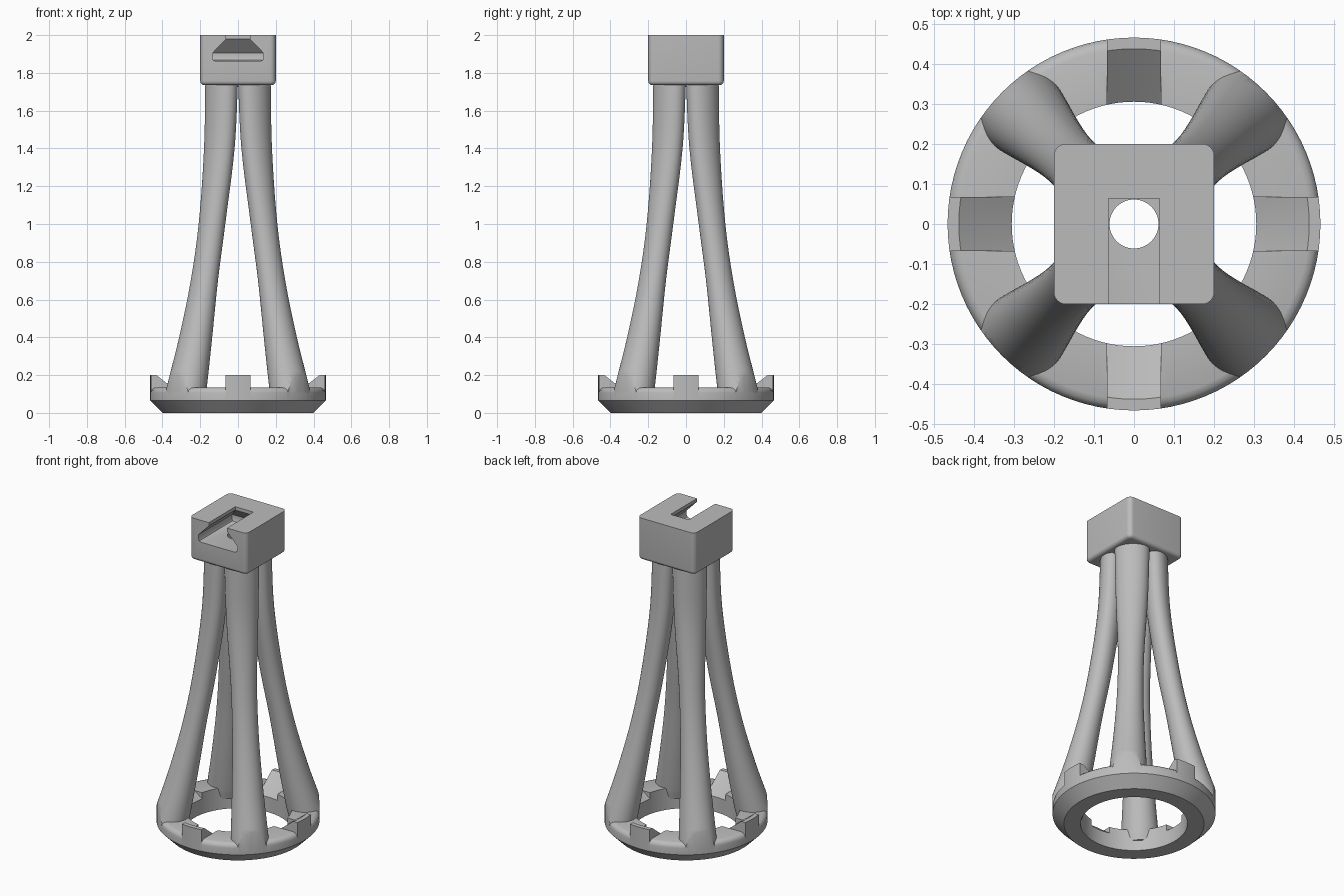
import bpy, bmesh, math
from mathutils import Vector, Matrix

cube = bpy.data.objects.get("Cube")
if cube:
    bpy.data.objects.remove(cube, do_unlink=True)

GREY = (0.5, 0.5, 0.5, 1.0)
grey = bpy.data.materials.new("plain grey")
grey.use_nodes = True
grey.diffuse_color = GREY
grey.node_tree.nodes["Principled BSDF"].inputs["Base Color"].default_value = GREY


def finish(name, bm):
    """Turn a bmesh into a grey object."""
    bmesh.ops.recalc_face_normals(bm, faces=bm.faces)
    mesh = bpy.data.meshes.new(name)
    bm.to_mesh(mesh)
    bm.free()
    mesh.materials.append(grey)
    ob = bpy.data.objects.new(name, mesh)
    bpy.context.collection.objects.link(ob)
    return ob


def loft(bm, loops, ring=False):
    """Skin a list of point loops; ring joins last to first, else ends are capped."""
    rows = [[bm.verts.new(p) for p in loop] for loop in loops]
    n = len(rows[0])
    pairs = list(zip(rows, rows[1:])) + ([(rows[-1], rows[0])] if ring else [])
    for a, b in pairs:
        for i in range(n):
            j = (i + 1) % n
            bm.faces.new((a[i], a[j], b[j], b[i]))
    if not ring:
        bm.faces.new(rows[0])
        bm.faces.new(rows[-1])


def circle(r, z, n=96):
    return [(r * math.cos(math.tau * i / n), r * math.sin(math.tau * i / n), z) for i in range(n)]


def lathe(name, profile):
    bm = bmesh.new()
    loft(bm, [circle(r, z) for r, z in profile], ring=True)
    return finish(name, bm)


def cylinder(name, r, z0, z1):
    bm = bmesh.new()
    loft(bm, [circle(r, z0), circle(r, z1)])
    return finish(name, bm)


def box(bm, lo, hi):
    size = Vector(hi) - Vector(lo)
    mid = (Vector(hi) + Vector(lo)) / 2
    return bmesh.ops.create_cube(bm, size=1, matrix=Matrix.LocRotScale(mid, None, size))["verts"]


def boolean(ob, cutter, operation):
    mod = ob.modifiers.new("cut", "BOOLEAN")
    mod.object, mod.operation, mod.solver = cutter, operation, "EXACT"
    bpy.context.view_layer.objects.active = ob
    bpy.ops.object.modifier_apply(modifier=mod.name)


def smooth(ob, degrees=32):
    bpy.ops.object.select_all(action="DESELECT")
    ob.select_set(True)
    bpy.context.view_layer.objects.active = ob
    bpy.ops.object.shade_smooth_by_angle(angle=math.radians(degrees))


# Helper solids
bm = bmesh.new()
for k in range(4):
    verts = box(bm, (0.2, -0.067, -0.1), (0.6, 0.067, 0.3))
    bmesh.ops.rotate(bm, verts=verts, matrix=Matrix.Rotation(k * math.pi / 2, 3, "Z"))
lug_sectors = finish("lug_sectors", bm)
rim_limit = cylinder("rim_limit", 0.465, -0.1, 1.9)
bore = cylinder("bore", 0.061, 1.2, 2.1)

# Base ring with chamfered underside and rounded upper rim
foot = [(0.305, 0), (0.4, 0), (0.465, 0.065)]
base_ring = lathe("base_ring", foot + [(0.465, 0.107), (0.462, 0.12), (0.452, 0.13),
                                       (0.438, 0.135), (0.305, 0.135)])
boolean(base_ring, lug_sectors, "DIFFERENCE")

# Four lugs with seats sloping to the middle
lugs = lathe("lugs", foot + [(0.465, 0.2), (0.437, 0.2), (0.305, 0.095)])
boolean(lugs, lug_sectors, "INTERSECT")

# Legs: height, distance from axis, radial and tangential half widths
SECTIONS = [Vector(s) for s in (
    (0.065, 0.4, 0.105, 0.11), (0.13, 0.385, 0.105, 0.108), (0.4, 0.317, 0.085, 0.09),
    (0.7, 0.252, 0.068, 0.076), (1.0, 0.195, 0.066, 0.075), (1.4, 0.14, 0.068, 0.092),
    (1.74, 0.123, 0.07, 0.1), (1.8, 0.122, 0.07, 0.1))]


def smooth_sections(points, steps=6):
    """Interpolate with tangents scaled by height, so uneven spacing stays smooth."""
    last = len(points) - 1
    slopes = []
    for i in range(last + 1):
        a, b = points[max(i - 1, 0)], points[min(i + 1, last)]
        slopes.append((b - a) / (b[0] - a[0]))
    for i in range(last):
        p, q = points[i], points[i + 1]
        h = q[0] - p[0]
        for s in range(steps):
            t = s / steps
            yield (p * (2 * t**3 - 3 * t**2 + 1) + slopes[i] * h * (t**3 - 2 * t**2 + t)
                   + q * (3 * t**2 - 2 * t**3) + slopes[i + 1] * h * (t**3 - t**2))
    yield points[last]


for k, name in enumerate(("back_left", "back_right", "front_right", "front_left")):
    turn = Matrix.Rotation(math.radians(45 + 90 * k), 3, "Z")
    loops = []
    for z, c, a, b in smooth_sections(SECTIONS):
        loops.append([turn @ Vector((c + a * x, b * y, z)) for x, y, _ in circle(1, 0, 40)])
    bm = bmesh.new()
    loft(bm, loops)
    leg = finish(name + "_leg", bm)
    boolean(leg, rim_limit, "INTERSECT")
    boolean(leg, bore, "DIFFERENCE")
    smooth(leg)

# Head block: rounded corners and lower edges, crisp top
bm = bmesh.new()
box(bm, (-0.2, -0.2, 1.735), (0.2, 0.2, 2.0))
upright = [e for e in bm.edges if abs(e.verts[0].co.z - e.verts[1].co.z) > 0.1]
bmesh.ops.bevel(bm, geom=upright, offset=0.03, segments=6, profile=0.5, affect="EDGES")
lower = [e for e in bm.edges if all(v.co.z < 1.74 for v in e.verts)]
bmesh.ops.bevel(bm, geom=lower, offset=0.022, segments=5, profile=0.5, affect="EDGES")
head_block = finish("head_block", bm)

# Undercut slot open to the front, flaring below a narrow neck
bm = bmesh.new()
loft(bm, [[(-w, -0.3, z), (w, -0.3, z), (w, w, z), (-w, w, z)] for z, w in (
    (1.862, 0.118), (1.867, 0.13), (1.878, 0.135), (1.905, 0.135), (1.979, 0.063), (2.05, 0.063))])
slot = finish("slot", bm)
boolean(head_block, slot, "DIFFERENCE")
boolean(head_block, bore, "DIFFERENCE")

for ob in (base_ring, lugs, head_block):
    smooth(ob)
for helper in (lug_sectors, rim_limit, bore, slot):
    bpy.data.objects.remove(helper, do_unlink=True)
